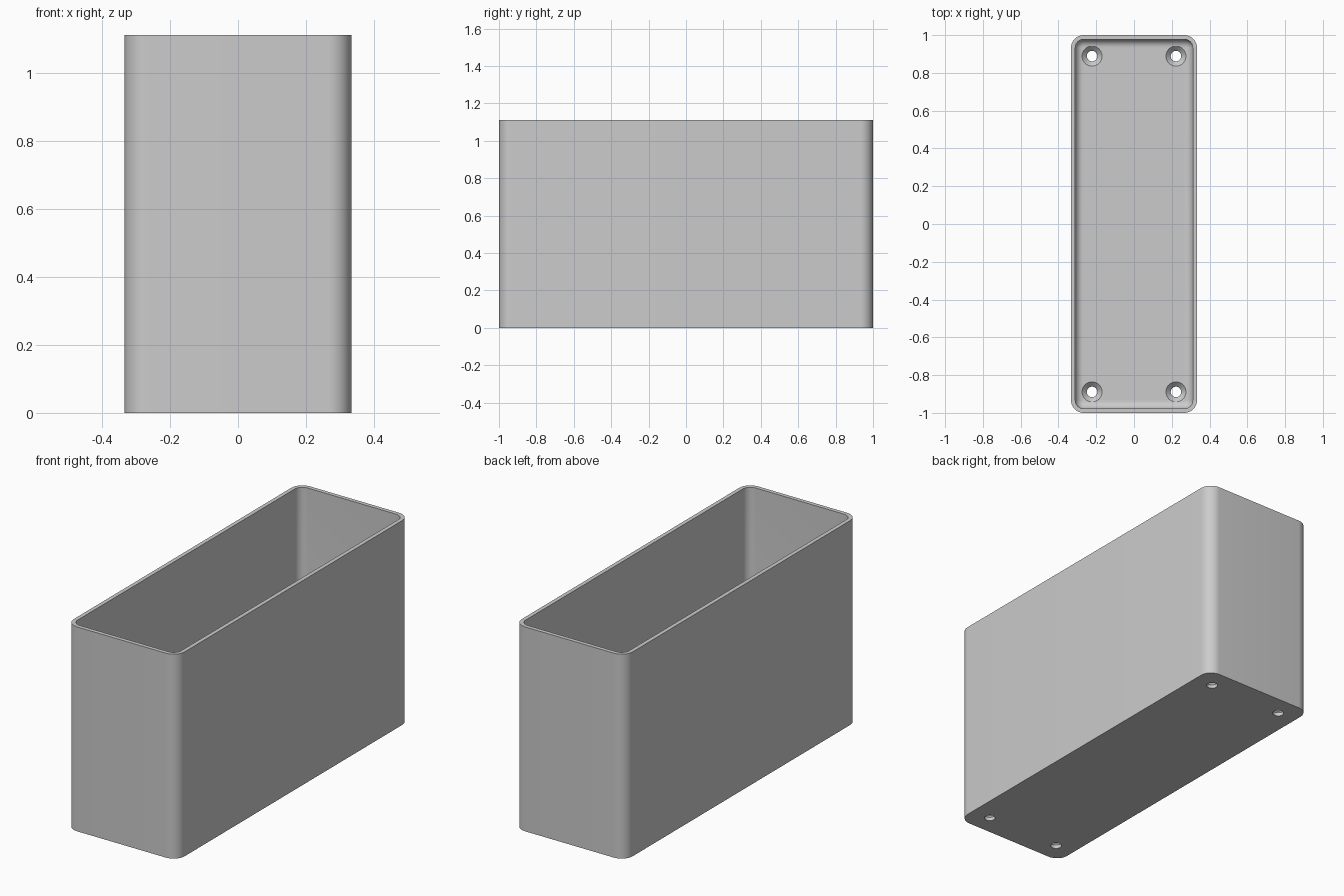
import bpy, bmesh, math

cube = bpy.data.objects.get("Cube")
if cube:
    bpy.data.objects.remove(cube, do_unlink=True)

HX, HY, HEIGHT = 0.3333, 1.0, 1.111
WALL, FLOOR, CORNER, FILLET = 0.0222, 0.0444, 0.0667, 0.042
HOLE_X, HOLE_Y, HOLE_R, SINK_R = 0.2222, 0.8889, 0.0278, 0.053

grey = bpy.data.materials.new("plain grey")
grey.use_nodes = True
colour = (0.6, 0.6, 0.6, 1)
grey.diffuse_color = colour
grey.node_tree.nodes["Principled BSDF"].inputs["Base Color"].default_value = colour


def rounded_ring(bm, inset, z, steps=12):
    """Ring of vertices around a rounded rectangle."""
    r = CORNER - inset
    ring = []
    for i, (sx, sy) in enumerate(((1, 1), (-1, 1), (-1, -1), (1, -1))):
        for k in range(steps + 1):
            a = math.pi / 2 * (i + k / steps)
            ring.append(bm.verts.new((sx * (HX - CORNER) + r * math.cos(a),
                                      sy * (HY - CORNER) + r * math.sin(a), z)))
    return ring


def circle_ring(bm, x, y, r, z, steps=40):
    return [bm.verts.new((x + r * math.cos(math.tau * k / steps),
                          y + r * math.sin(math.tau * k / steps), z))
            for k in range(steps)]


def skin(bm, rings):
    """Bridge successive rings and cap both ends."""
    for a, b in zip(rings, rings[1:]):
        n = len(a)
        for k in range(n):
            bm.faces.new((a[k], a[(k + 1) % n], b[(k + 1) % n], b[k]))
    bm.faces.new(rings[0][::-1])
    bm.faces.new(rings[-1])


def make_object(name, bm):
    bmesh.ops.recalc_face_normals(bm, faces=bm.faces)
    mesh = bpy.data.meshes.new(name)
    bm.to_mesh(mesh)
    bm.free()
    mesh.materials.append(grey)
    obj = bpy.data.objects.new(name, mesh)
    bpy.context.collection.objects.link(obj)
    return obj


# Open box: outer wall, rim, inner wall, fillet down to the floor
bm = bmesh.new()
rings = [rounded_ring(bm, 0, 0), rounded_ring(bm, 0, HEIGHT),
         rounded_ring(bm, WALL, HEIGHT)]
for k in range(9):
    a = math.pi / 2 * k / 8
    rings.append(rounded_ring(bm, WALL + FILLET * (1 - math.cos(a)),
                              FLOOR + FILLET * (1 - math.sin(a))))
skin(bm, rings)
box = make_object("box_shell", bm)

# Countersunk screw holes in the floor corners
bm = bmesh.new()
for sx in (-1, 1):
    for sy in (-1, 1):
        profile = ((HOLE_R, -0.05), (HOLE_R, FLOOR - SINK_R + HOLE_R),
                   (SINK_R, FLOOR), (SINK_R, FLOOR + 0.1))
        skin(bm, [circle_ring(bm, sx * HOLE_X, sy * HOLE_Y, r, z) for r, z in profile])
cutter = make_object("screw_hole_cutter", bm)
cutter.hide_render = True

cut = box.modifiers.new("screw holes", "BOOLEAN")
cut.operation = "DIFFERENCE"
cut.solver = "EXACT"
cut.object = cutter

bpy.ops.object.select_all(action="DESELECT")
bpy.context.view_layer.objects.active = box
box.select_set(True)
bpy.ops.object.modifier_apply(modifier=cut.name)
bpy.data.objects.remove(cutter, do_unlink=True)
bpy.ops.object.shade_smooth_by_angle(angle=math.radians(30))
